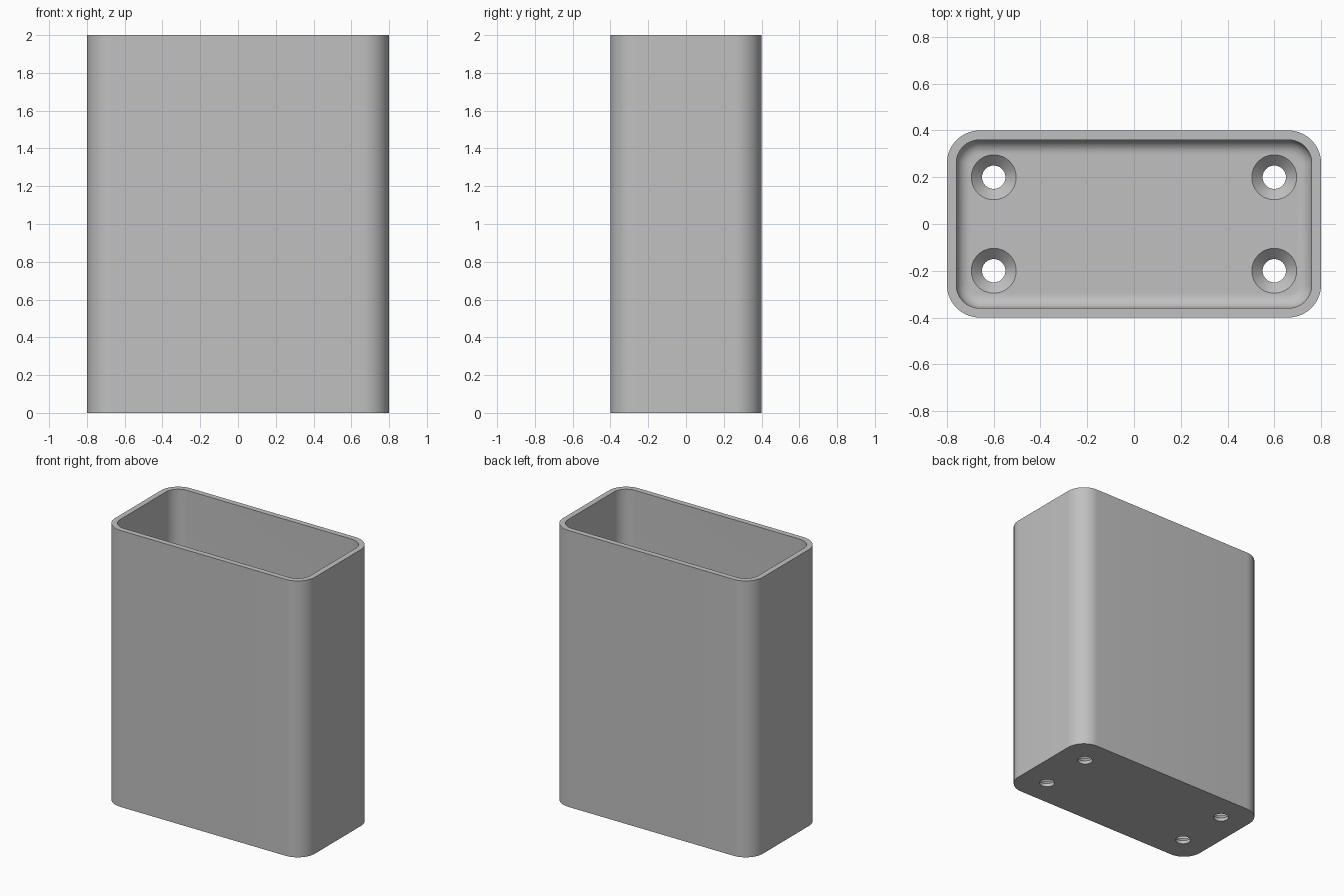
import bpy, bmesh, math

if "Cube" in bpy.data.objects:
    bpy.data.objects.remove(bpy.data.objects["Cube"], do_unlink=True)

HALF_X, HALF_Y, HEIGHT = 0.8, 0.4, 2.0
CORNER, WALL, FLOOR, FILLET = 0.14, 0.04, 0.07, 0.06
HOLE, SINK = 0.05, 0.096

# Single grey material
grey = bpy.data.materials.new("mid_grey")
grey.use_nodes = True
colour = (0.53, 0.53, 0.53, 1)
grey.diffuse_color = colour
grey.node_tree.nodes["Principled BSDF"].inputs["Base Color"].default_value = colour


def rounded_ring(bm, inset, z, steps=16):
    """Rounded rectangle loop, inset from the outer outline."""
    radius = CORNER - inset
    ring = []
    for corner, (sx, sy) in enumerate([(1, 1), (-1, 1), (-1, -1), (1, -1)]):
        for i in range(steps + 1):
            a = (corner + i / steps) * math.pi / 2
            ring.append(bm.verts.new((sx * (HALF_X - CORNER) + radius * math.cos(a),
                                      sy * (HALF_Y - CORNER) + radius * math.sin(a), z)))
    return ring


def circle_ring(bm, centre, radius, z, steps=48):
    return [bm.verts.new((centre[0] + radius * math.cos(i * math.tau / steps),
                          centre[1] + radius * math.sin(i * math.tau / steps), z))
            for i in range(steps)]


def loft(name, bm, rings):
    """Skin closed loops together and cap both ends."""
    for low, high in zip(rings, rings[1:]):
        n = len(low)
        for i in range(n):
            j = (i + 1) % n
            bm.faces.new((low[i], low[j], high[j], high[i]))
    bm.faces.new(rings[0][::-1])
    bm.faces.new(rings[-1])
    bmesh.ops.recalc_face_normals(bm, faces=bm.faces)
    mesh = bpy.data.meshes.new(name)
    bm.to_mesh(mesh)
    bm.free()
    mesh.materials.append(grey)
    obj = bpy.data.objects.new(name, mesh)
    bpy.context.collection.objects.link(obj)
    return obj


# Open container: outer wall, rim, inner wall, floor fillet
bm = bmesh.new()
sections = [(0, 0), (0, HEIGHT), (WALL, HEIGHT)]
for i in range(9):
    a = i / 8 * math.pi / 2
    sections.append((WALL + FILLET * (1 - math.cos(a)),
                     FLOOR + FILLET * (1 - math.sin(a))))
container = loft("container", bm, [rounded_ring(bm, d, z) for d, z in sections])
bpy.context.view_layer.objects.active = container
container.select_set(True)

# Four countersunk screw holes through the floor
profile = [(HOLE, -0.1), (HOLE, FLOOR + HOLE - SINK), (SINK, FLOOR), (SINK, FLOOR + 0.03)]
for x in (-0.6, 0.6):
    for y in (-0.2, 0.2):
        bm = bmesh.new()
        cutter = loft("screw_hole_cutter", bm,
                      [circle_ring(bm, (x, y), r, z) for r, z in profile])
        cutter.hide_render = True
        cut = container.modifiers.new("screw_hole", 'BOOLEAN')
        cut.operation = 'DIFFERENCE'
        cut.solver = 'EXACT'
        cut.object = cutter
        bpy.ops.object.modifier_apply(modifier=cut.name)
        bpy.data.objects.remove(cutter, do_unlink=True)

bpy.ops.object.shade_smooth_by_angle(angle=math.radians(30))
